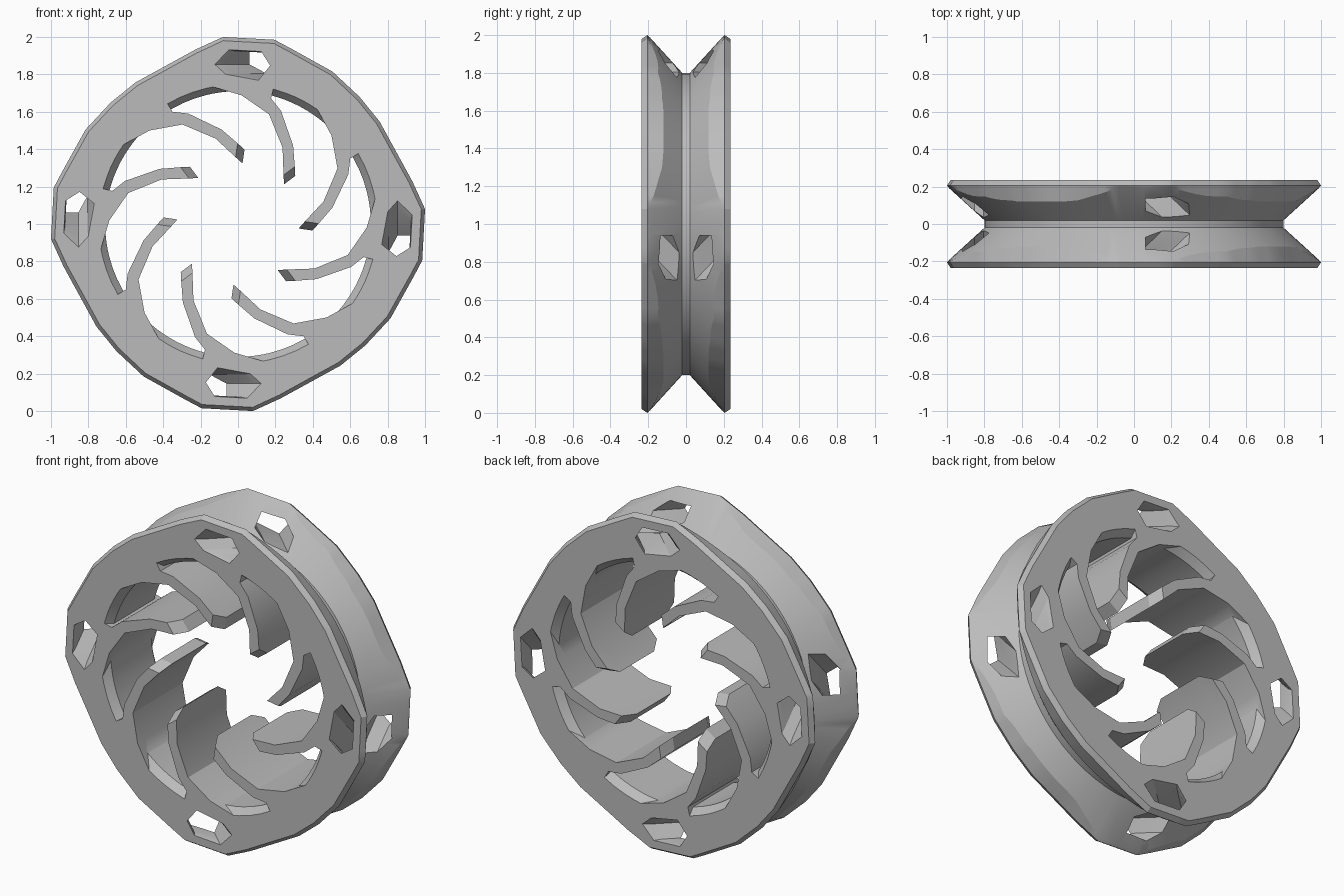
import bpy, bmesh, math
from mathutils import Vector, Matrix

cube = bpy.data.objects.get("Cube")
if cube:
    bpy.data.objects.remove(cube, do_unlink=True)

HALF = 0.235   # half the wheel's width
CENTRE = Vector((0, 0, 1))

grey = bpy.data.materials.new("plain grey")
grey.use_nodes = True
grey.diffuse_color = (0.5, 0.5, 0.5, 1)
grey.node_tree.nodes["Principled BSDF"].inputs["Base Color"].default_value = (0.5, 0.5, 0.5, 1)


def loft(bm, sections, cyclic=False):
    """Bridge loops of equal length; close the chain or cap its ends."""
    loops = [[bm.verts.new(p) for p in s] for s in sections]
    pairs = list(zip(loops, loops[1:]))
    if cyclic:
        pairs.append((loops[-1], loops[0]))
    else:
        bm.faces.new(loops[0])
        bm.faces.new(loops[-1])
    for a, b in pairs:
        for i in range(len(a)):
            j = (i + 1) % len(a)
            bm.faces.new((a[i], a[j], b[j], b[i]))


def make_object(name, bm):
    bmesh.ops.recalc_face_normals(bm, faces=bm.faces)
    mesh = bpy.data.meshes.new(name)
    bm.to_mesh(mesh)
    bm.free()
    mesh.materials.append(grey)
    obj = bpy.data.objects.new(name, mesh)
    bpy.context.collection.objects.link(obj)
    return obj


def turned(sections, angle):
    """Rotate sections about the axle and lift them onto the ground."""
    rot = Matrix.Rotation(angle, 3, 'Y')
    return [[rot @ Vector(p) + CENTRE for p in s] for s in sections]


# Rim: rounded-square outline with a circular V groove around it
quarter = [(-.08, 1.0), (.195, .985), (.28, .94), (.505, .815),
           (.65, .68), (.757, .548), (.933, .227)]
outline = []
for _ in range(4):
    outline += quarter
    quarter = [(z, -x) for x, z in quarter]

rim_sections = []
STEPS = 4
for i, start in enumerate(outline):
    a, b = Vector(start), Vector(outline[(i + 1) % len(outline)])
    for k in range(STEPS):
        p = a.lerp(b, k / STEPS)
        R = p.length
        t = min(1, max(0, (R - .935) / .06))
        lip = .12 + .07 * t
        lip_r = min(R - .005, .8 + 1.1 * (lip - .02))
        half = [(.71, .19), (.745, HALF), (R - .02, HALF), (R, .205), (lip_r, lip), (.8, .02)]
        profile = half + [(r, -y) for r, y in reversed(half)]
        d = p.normalized()
        rim_sections.append([Vector((d.x * r, y, d.y * r)) + CENTRE for r, y in profile])
bm = bmesh.new()
loft(bm, rim_sections, cyclic=True)
rim = make_object("wheel_rim", bm)

# Window cutters: slanted six-sided tunnels that meet in the groove
window = [(-.126, .853), (-.05, .933), (.126, .923), (.174, .847), (.11, .767), (-.067, .8)]
middle = Vector((.024, .853))


def window_section(y, scale):
    shift = 1.05 * (HALF - abs(y))
    pts = [middle + (Vector(p) - middle) * scale for p in window]
    return [(p.x + shift, y, p.y) for p in pts]


window_sections = [window_section(y, s) for y, s in
                   ((-.26, 1.07), (-.21, .9), (0, .9), (.21, .9), (.26, 1.07))]
bm = bmesh.new()
for k in range(4):
    loft(bm, turned(window_sections, k * math.pi / 2))
cutter = make_object("window_cutter", bm)

# Blades: eight bent fins curling from the rim towards the axle
blade = [(-.62, .42), (-.473, .5), (-.297, .532), (-.12, .457), (.024, .324), (.035, .398),
         (-.088, .505), (-.265, .59), (-.35, .6), (-.377, .644), (-.4, .66), (-.57, .5)]
TIP = (4, 5)


def blade_section(y, cut):
    return [(x - cut if i in TIP else x, y, z + cut * .9 if i in TIP else z)
            for i, (x, z) in enumerate(blade)]


blade_sections = [blade_section(y, c) for y, c in
                  ((-HALF, .037), (-.16, 0), (.16, 0), (HALF, .037))]
bm = bmesh.new()
for k in range(8):
    loft(bm, turned(blade_sections, k * math.pi / 4))
blades = make_object("blades", bm)

# Cut the windows and weld the blades to the rim
bpy.ops.object.select_all(action='DESELECT')
bpy.context.view_layer.objects.active = rim
rim.select_set(True)
for helper, operation in ((cutter, 'DIFFERENCE'), (blades, 'UNION')):
    helper.hide_render = True
    mod = rim.modifiers.new(helper.name, 'BOOLEAN')
    mod.operation = operation
    mod.solver = 'EXACT'
    mod.object = helper
    bpy.ops.object.modifier_apply(modifier=mod.name)
    bpy.data.objects.remove(helper, do_unlink=True)

bpy.ops.object.shade_smooth_by_angle(angle=math.radians(22))
